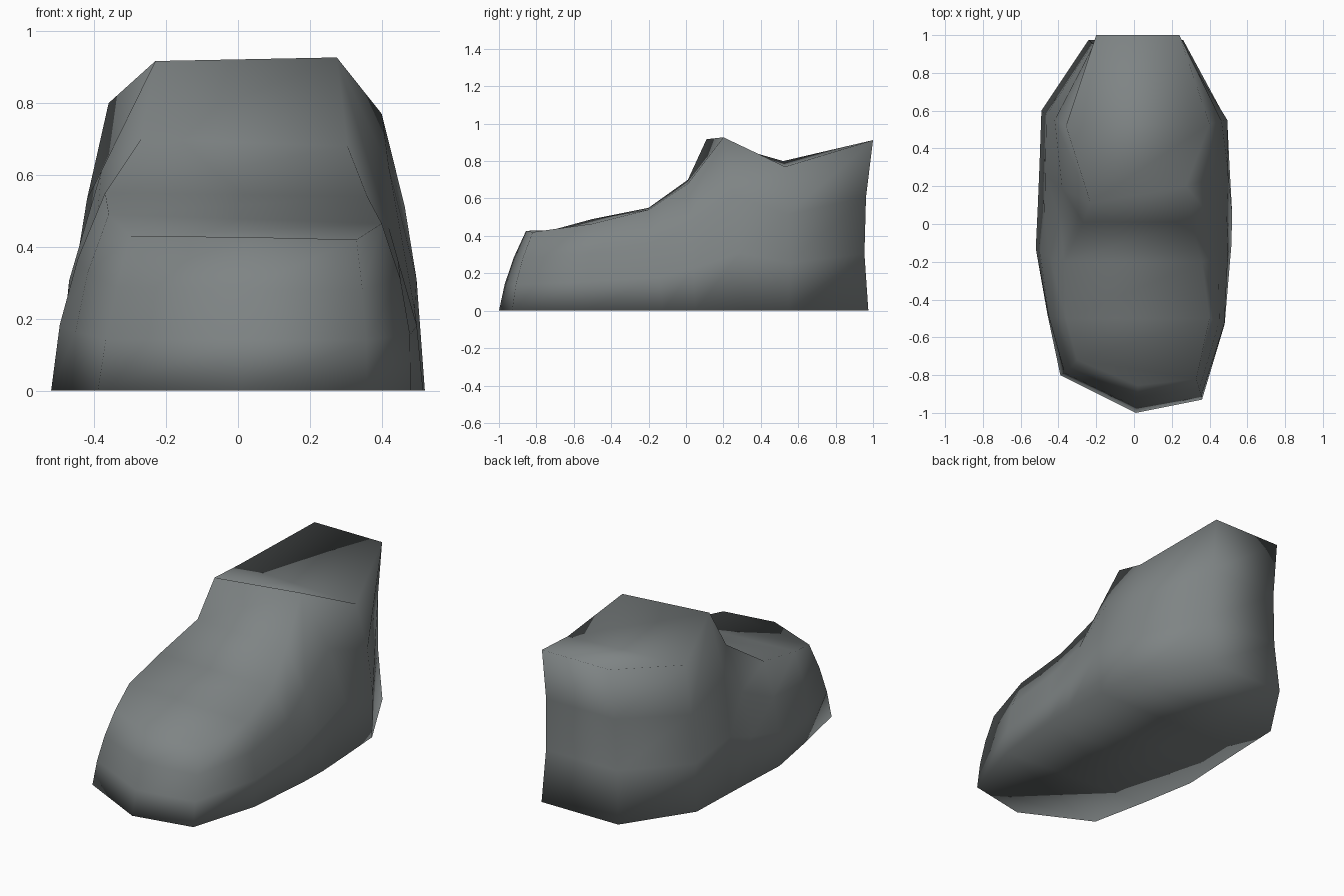
import bpy, bmesh, math
from mathutils import Vector

if "Cube" in bpy.data.objects:
    bpy.data.objects.remove(bpy.data.objects["Cube"])

# Each column: sole x, y | upper edge x, y, z | outward bulge
tip = (0.01, -1.0, 0.02, -0.855, 0.427, 0.02)
right = [(0.36, -0.93, 0.33, -0.82, 0.42, 0.02),    # toe corner
         (0.48, -0.53, 0.40, -0.50, 0.465, 0.03),   # ball
         (0.515, -0.12, 0.36, -0.20, 0.54, 0.04),   # waist
         (0.52, 0.05, 0.305, 0.01, 0.68, 0.05),     # instep
         (0.505, 0.32, 0.275, 0.20, 0.927, 0.08),   # ankle front
         (0.49, 0.55, 0.40, 0.53, 0.77, 0.04),      # ankle dip
         (0.26, 0.975, 0.24, 1.0, 0.912, -0.035)]   # heel
left = [(-0.39, -0.80, -0.30, -0.72, 0.43, 0.02),
        (-0.46, -0.47, -0.36, -0.50, 0.49, 0.03),
        (-0.52, -0.13, -0.37, -0.20, 0.55, 0.03),
        (-0.51, 0.08, -0.27, 0.01, 0.70, 0.05),
        (-0.50, 0.32, -0.23, 0.11, 0.917, 0.07),
        (-0.49, 0.60, -0.36, 0.52, 0.80, 0.02),
        (-0.24, 0.975, -0.20, 1.0, 0.912, -0.035)]
STEPS = 3


def column(bm, c):
    """Vertices up the wall from the sole to the upper edge."""
    low, high = Vector((c[0], c[1], 0.0)), Vector(c[2:5])
    out = Vector((c[0], c[1] * (1 if abs(c[1]) > 0.6 else 0.2), 0)).normalized()
    return [bm.verts.new(low.lerp(high, k / STEPS)
                         + out * c[5] * math.sin(math.pi * k / STEPS))
            for k in range(STEPS + 1)]


bm = bmesh.new()
t = column(bm, tip)
R = [column(bm, c) for c in right]
L = [column(bm, c) for c in left]

# Side walls
ring = [t] + R + L[::-1]
for a, b in zip(ring, ring[1:] + ring[:1]):
    for k in range(STEPS):
        bm.faces.new((a[k], b[k], b[k + 1], a[k + 1]))

# Sole and closed top, bridged from left to right
for k in (0, STEPS):
    bm.faces.new((t[k], R[0][k], L[0][k]))
    for i in range(len(R) - 1):
        bm.faces.new((L[i][k], R[i][k], R[i + 1][k]))
        bm.faces.new((L[i][k], R[i + 1][k], L[i + 1][k]))

bmesh.ops.recalc_face_normals(bm, faces=bm.faces)
for f in bm.faces:
    f.smooth = True
mesh = bpy.data.meshes.new("shoe")
bm.to_mesh(mesh)
bm.free()

# Plain grey shoe
grey = bpy.data.materials.new("slate grey")
grey.diffuse_color = (0.21, 0.23, 0.232, 1)
grey.use_nodes = True
grey.node_tree.nodes["Principled BSDF"].inputs["Base Color"].default_value = grey.diffuse_color
mesh.materials.append(grey)
shoe = bpy.data.objects.new("shoe", mesh)
bpy.context.collection.objects.link(shoe)
